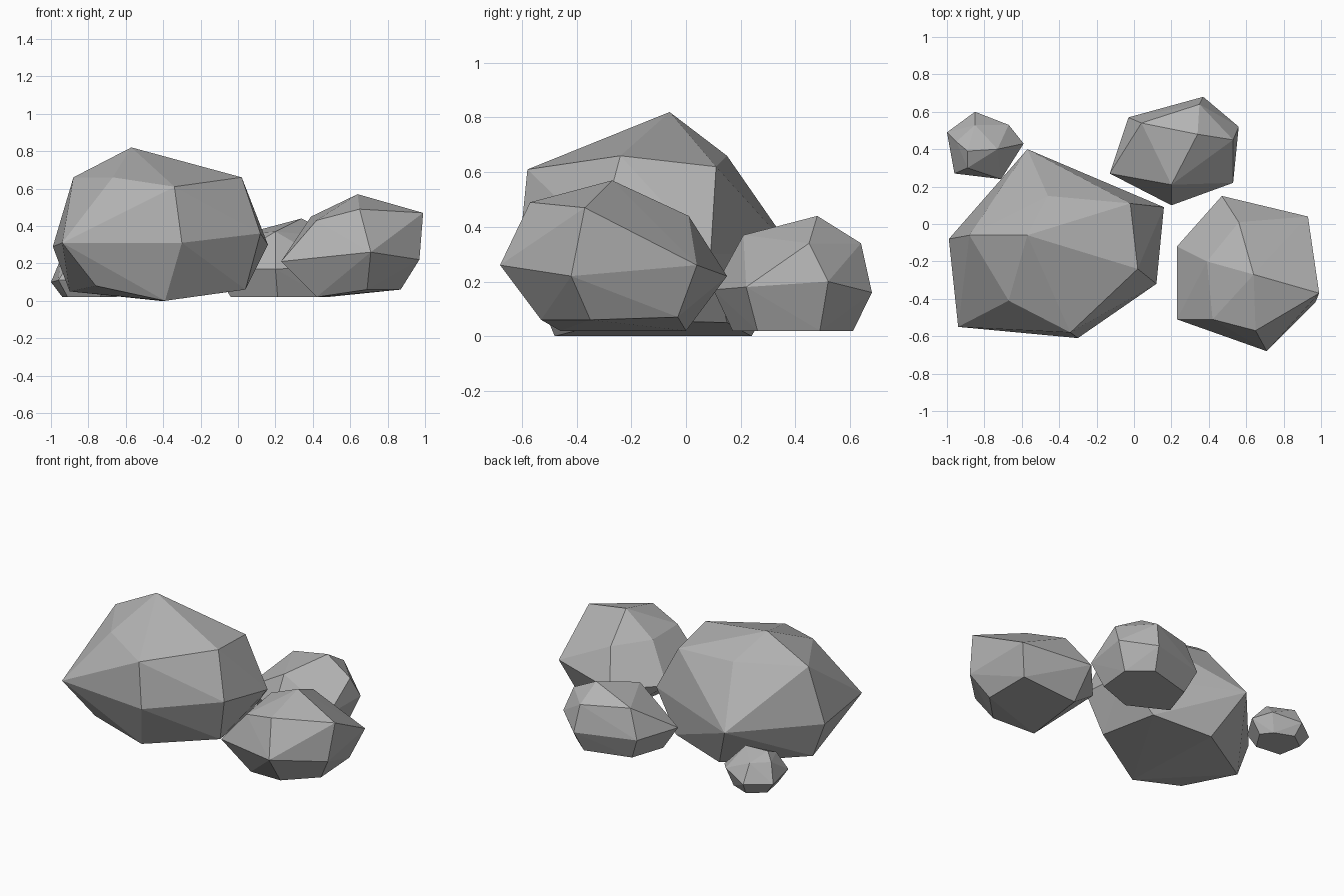
import bpy
import bmesh
from mathutils import Vector

# Remove the default cube only
default_cube = bpy.data.objects.get("Cube")
if default_cube:
    bpy.data.objects.remove(default_cube, do_unlink=True)

# Rock sections below are measured in hundredths of a unit
UNIT = 0.01


def make_material(name, color):
    """One flat colour for both the viewport and the render."""
    material = bpy.data.materials.new(name)
    material.use_nodes = True
    material.diffuse_color = color
    for node in material.node_tree.nodes:
        if node.type == "BSDF_PRINCIPLED":
            node.inputs["Base Color"].default_value = color
            node.inputs["Roughness"].default_value = 0.9
    return material


def inset_base(waist, shrink, height):
    """Shrink the waist outline towards its middle to form the underside."""
    middle = sum((Vector(point) for point in waist), Vector()) / len(waist)
    base = []
    for point in waist:
        corner = middle.lerp(Vector(point), shrink)
        corner.z = height
        base.append(corner)
    return base


def make_rock(name, material, crown, waist, base):
    """Wrap a faceted shell around the crown, waist and base sections."""
    bm = bmesh.new()
    for section in (crown, waist, base):
        for point in section:
            bm.verts.new(Vector(point) * UNIT)
    hull = bmesh.ops.convex_hull(bm, input=list(bm.verts))
    spare = set(hull["geom_interior"] + hull["geom_unused"])
    spare_verts = [item for item in spare if isinstance(item, bmesh.types.BMVert)]
    bmesh.ops.delete(bm, geom=spare_verts, context="VERTS")
    bmesh.ops.recalc_face_normals(bm, faces=list(bm.faces))

    mesh = bpy.data.meshes.new(name)
    bm.to_mesh(mesh)
    bm.free()
    mesh.materials.append(material)
    rock = bpy.data.objects.new(name, mesh)
    bpy.context.collection.objects.link(rock)
    return rock


stone = make_material("stone_grey", (0.45, 0.45, 0.45, 1.0))

# Large boulder
make_rock(
    "large_rock", stone,
    crown=[(-57, -6, 82), (-88, -6, 66), (-67, -41, 66), (-34, -58, 61),
           (2, -24, 66), (-2, 11, 62), (-46, 15, 66)],
    waist=[(-99, -8, 29), (-94, -55, 31), (-30, -61, 31), (12, -32, 36),
           (16, 9, 30), (-57, 40, 30)],
    base=[(-90, -8, 5), (-76, -45, 8), (-39, -48, 0), (4, -25, 6),
          (-3, 15, 5), (-42, 24, 0)],
)

# Medium rock beside the boulder
make_rock(
    "medium_rock", stone,
    crown=[(64, -27, 57), (39, -20, 45), (42, -51, 43), (65, -57, 49),
           (99, -37, 47), (56, 1, 44)],
    waist=[(23, -12, 21), (23, -51, 21), (71, -68, 26), (97, -42, 22),
           (93, 4, 26), (47, 15, 22)],
    base=[(42, -46, 2), (69, -53, 6), (87, -35, 6), (86, -3, 7), (48, 0, 2)],
)

# Small rock at the back
small_waist = [(-13, 27, 17), (-3, 57, 17), (37, 68, 16), (56, 52, 20),
               (53, 22, 18), (20, 10, 17)]
make_rock(
    "small_rock", stone,
    crown=[(34, 48, 44), (20, 21, 37), (53, 45, 34), (35, 64, 34), (4, 54, 36)],
    waist=small_waist,
    base=inset_base(small_waist, shrink=0.76, height=2),
)

# Pebble tucked behind the boulder
pebble_waist = [(-100, 49, 10), (-85, 60, 10), (-67, 53, 14), (-59, 43, 11),
                (-71, 24, 12), (-96, 27, 11)]
make_rock(
    "pebble", stone,
    crown=[(-95, 44, 22), (-85, 53, 22), (-73, 40, 26), (-89, 39, 26), (-89, 30, 22)],
    waist=pebble_waist,
    base=inset_base(pebble_waist, shrink=0.7, height=2),
)
